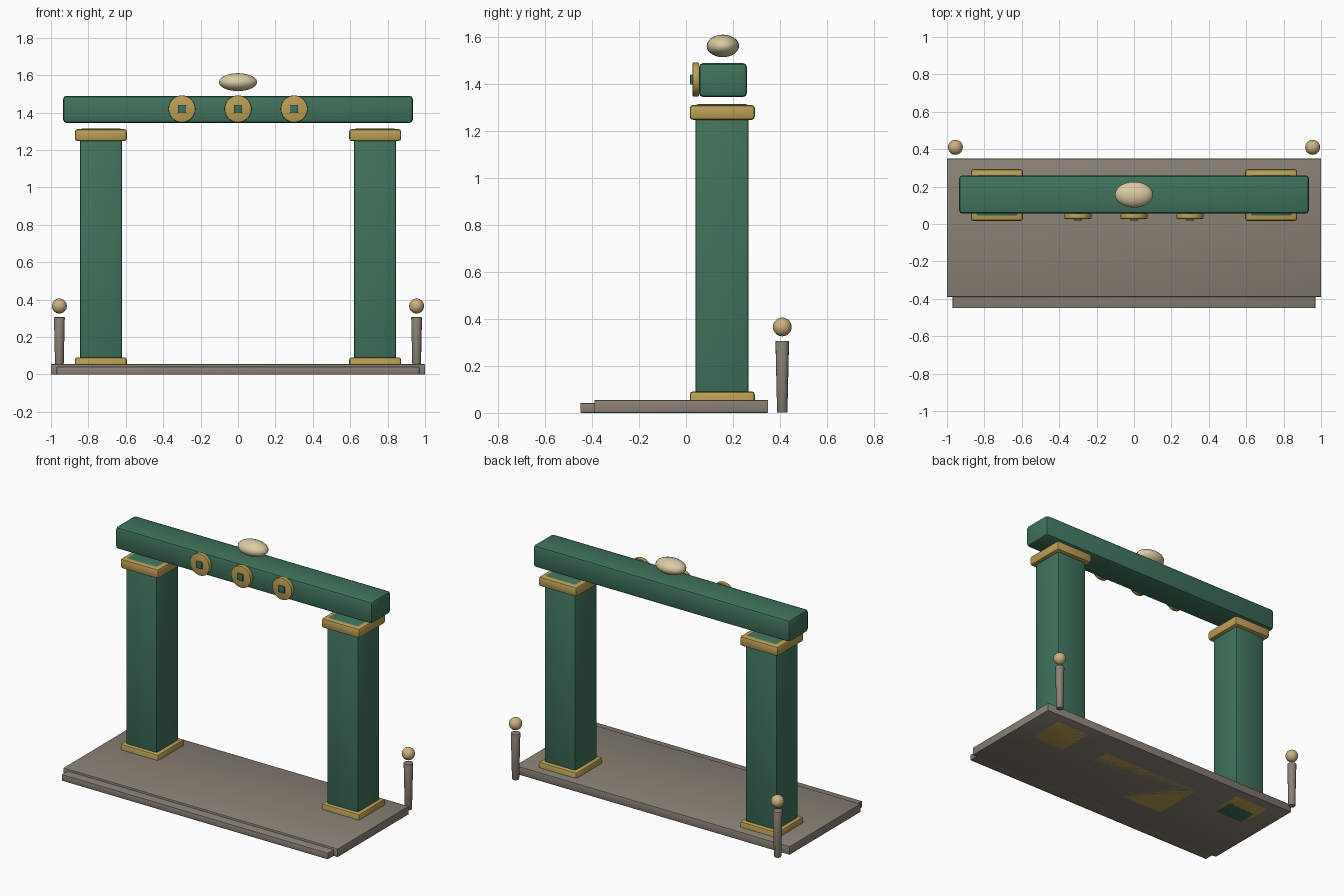
import bpy
from math import radians, pi

if "Cube" in bpy.data.objects:
    bpy.data.objects.remove(bpy.data.objects["Cube"])


def material(name, r, g, b):
    m = bpy.data.materials.new(name)
    m.diffuse_color = (r, g, b, 1)
    m.use_nodes = True
    m.node_tree.nodes["Principled BSDF"].inputs["Base Color"].default_value = m.diffuse_color
    return m


GREEN = material("green_paint", 0.05, 0.17, 0.105)
GOLD = material("gold_trim", 0.50, 0.35, 0.09)
STONE = material("stone", 0.25, 0.22, 0.18)
IVORY = material("ivory", 0.70, 0.60, 0.38)
TAN = material("tan_knob", 0.60, 0.44, 0.23)


def finish(name, mat, bevel=0.0, segments=2):
    ob = bpy.context.object
    ob.name = name
    ob.data.materials.append(mat)
    if bevel:
        mod = ob.modifiers.new("bevel", 'BEVEL')
        mod.width = bevel
        mod.segments = segments
        bpy.ops.object.modifier_apply(modifier=mod.name)
    bpy.ops.object.shade_smooth_by_angle(angle=radians(35))
    return ob


def box(name, x, y, z, mat, bevel=0.0):
    """Box from (min, max) ranges on each axis."""
    bpy.ops.mesh.primitive_cube_add(size=1, location=[sum(r) / 2 for r in (x, y, z)])
    bpy.context.object.scale = [r[1] - r[0] for r in (x, y, z)]
    bpy.ops.object.transform_apply(location=False, rotation=False, scale=True)
    return finish(name, mat, bevel)


def ball(name, loc, radii, mat):
    bpy.ops.mesh.primitive_uv_sphere_add(segments=24, ring_count=14, radius=1, location=loc)
    bpy.context.object.scale = radii
    bpy.ops.object.transform_apply(location=False, rotation=False, scale=True)
    return finish(name, mat)


# Platform, front step and flush underside panel
box("platform", (-1, 1), (-0.39, 0.35), (0, 0.055), STONE, 0.004)
box("front_step", (-0.97, 0.97), (-0.45, -0.28), (0, 0.042), STONE, 0.004)
box("underside_panel", (-0.37, 0.37), (-0.18, 0.17), (0, 0.03), GOLD)

for side, s in (("left", -1), ("right", 1)):
    cx = 0.733 * s
    # Column with gold foot and capital
    box(side + "_column", (cx - 0.113, cx + 0.113), (0.04, 0.267), (0, 1.315), GREEN, 0.012)
    for part, z in (("foot", (0, 0.092)), ("capital", (1.248, 1.312))):
        box(f"{side}_column_{part}", (cx - 0.139, cx + 0.139), (0.016, 0.293), z, GOLD, 0.014)
    # Tapered rear post with floating knob
    bpy.ops.mesh.primitive_cone_add(vertices=16, radius1=0.022, radius2=0.029,
                                    depth=0.305, location=(0.955 * s, 0.41, 0.1535))
    finish(side + "_post", STONE, 0.003)
    ball(side + "_post_knob", (0.955 * s, 0.41, 0.366), (0.04, 0.04, 0.04), TAN)

# Lintel beam
box("lintel", (-0.935, 0.935), (0.055, 0.26), (1.345, 1.49), GREEN, 0.018)

# Medallions with square green centres
for i, x in enumerate((-0.3, 0, 0.3)):
    bpy.ops.mesh.primitive_cylinder_add(vertices=32, radius=0.072, depth=0.028,
                                        location=(x, 0.042, 1.42), rotation=(pi / 2, 0, 0))
    finish(f"medallion_{i + 1}", GOLD, 0.004)
    box(f"medallion_centre_{i + 1}", (x - 0.022, x + 0.022), (0.018, 0.045),
        (1.398, 1.442), GREEN, 0.004)

# Crowning oval stone
ball("crown_stone", (0, 0.157, 1.563), (0.102, 0.069, 0.048), IVORY)
